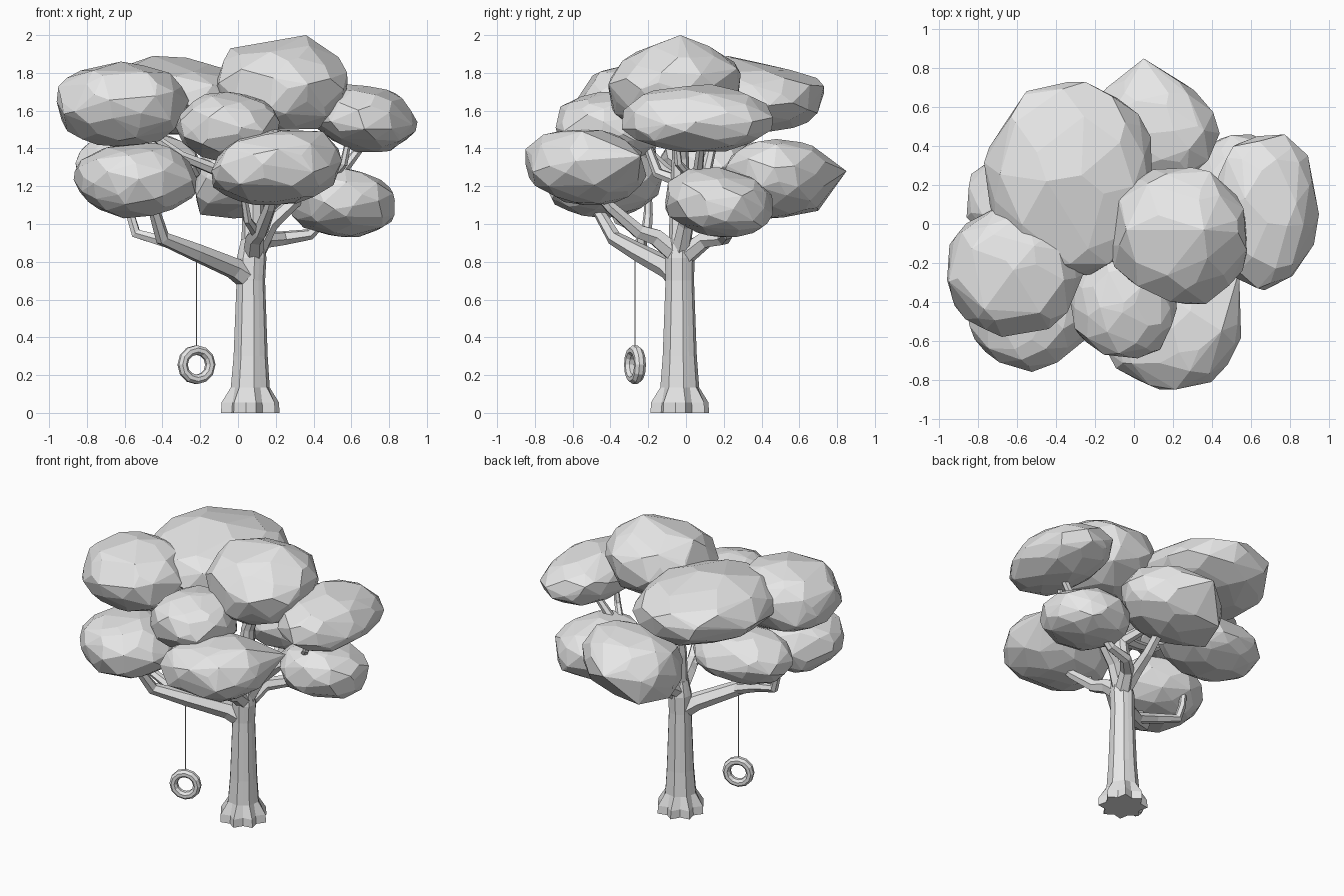
import bpy, bmesh, math, random
from mathutils import Vector, Quaternion

cube = bpy.data.objects.get("Cube")
if cube:
    bpy.data.objects.remove(cube, do_unlink=True)

GREY = bpy.data.materials.new("plain_grey")
GREY.use_nodes = True
GREY.diffuse_color = (0.8, 0.8, 0.8, 1)
GREY.node_tree.nodes["Principled BSDF"].inputs["Base Color"].default_value = (0.8, 0.8, 0.8, 1)


def finish(bm, name):
    bmesh.ops.recalc_face_normals(bm, faces=bm.faces)
    mesh = bpy.data.meshes.new(name)
    bm.to_mesh(mesh)
    bm.free()
    mesh.materials.append(GREY)
    obj = bpy.data.objects.new(name, mesh)
    bpy.context.collection.objects.link(obj)
    return obj


def bridge(bm, rings, closed=False):
    """Join rings of vertices; cap the ends unless the rings form a loop."""
    pairs = list(zip(rings, rings[1:]))
    if closed:
        pairs.append((rings[-1], rings[0]))
    for a, b in pairs:
        for i in range(len(a)):
            j = (i + 1) % len(a)
            bm.faces.new((a[i], a[j], b[j], b[i]))
    if not closed:
        bm.faces.new(rings[0])
        bm.faces.new(rings[-1])


def limb(name, points, r0, r1, sides=6):
    """Tapered faceted tube along a bent path."""
    pts = [Vector(p) for p in points]
    segs = [(b - a).normalized() for a, b in zip(pts, pts[1:])]
    dirs = [segs[0]] + [(a + b).normalized() for a, b in zip(segs, segs[1:])] + [segs[-1]]
    turn = dirs[0].to_track_quat('Z', 'Y')
    bm = bmesh.new()
    rings = []
    for k, p in enumerate(pts):
        if k:
            turn = dirs[k - 1].rotation_difference(dirs[k]) @ turn
        r = r0 + (r1 - r0) * k / (len(pts) - 1)
        angles = [math.tau * i / sides for i in range(sides)]
        rings.append([bm.verts.new(p + turn @ Vector((r * math.cos(a), r * math.sin(a), 0)))
                      for a in angles])
    bridge(bm, rings)
    return finish(bm, name)


def foliage(name, xs, ys, zs, seed, corners=(), lean=(0, 0), count=75):
    """Irregular faceted clump filling the extents, plus a few jutting corners."""
    rng = random.Random(seed)
    pts = []
    for i in range(count):
        h = 1 - 2 * (i + 0.5) / count + rng.uniform(-0.07, 0.07)
        h = max(-1, min(1, h))
        a = i * math.pi * (3 - math.sqrt(5)) + rng.uniform(-0.25, 0.25)
        s = math.sqrt(1 - h * h)
        p = Vector((s * math.cos(a), s * math.sin(a), h)) * rng.uniform(0.94, 1.03)
        p = Vector([math.copysign(abs(c) ** 0.92, c) for c in p])
        p.z += lean[0] * p.x + lean[1] * p.y
        pts.append(p)
    # Stretch to the exact extents
    for axis, (lo, hi) in enumerate((xs, ys, zs)):
        small = min(p[axis] for p in pts)
        big = max(p[axis] for p in pts)
        for p in pts:
            p[axis] = lo + (hi - lo) * (p[axis] - small) / (big - small)
    bm = bmesh.new()
    for p in pts + [Vector(c) for c in corners]:
        bm.verts.new(p)
    bmesh.ops.convex_hull(bm, input=bm.verts[:])
    loose = [v for v in bm.verts if not v.link_faces]
    bmesh.ops.delete(bm, geom=loose, context='VERTS')
    bmesh.ops.dissolve_limit(bm, angle_limit=math.radians(7), verts=bm.verts[:], edges=bm.edges[:])
    return finish(bm, name)


# Eight-sided trunk with flared root toes: height, centre x, toe radius, valley ratio
profile = [(0, .065, .158, .75), (.055, .065, .155, .73), (.135, .065, .105, .92),
           (.3, .067, .092, .94), (.7, .068, .077, .94), (.82, .072, .08, .94),
           (.92, .078, .062, .94)]
bm = bmesh.new()
rings = []
for z, cx, toe, ratio in profile:
    ring = []
    for i in range(16):
        a = math.tau * (i + 0.5) / 16
        r = toe * ratio if i % 2 else toe
        ring.append(bm.verts.new((cx + r * math.cos(a), -.033 + r * math.sin(a), z)))
    rings.append(ring)
bridge(bm, rings)
finish(bm, "trunk")

# Branches
limb("centre_branch", [(.08, -.03, .82), (.08, -.03, 1.1), (.1, -.03, 1.35), (.2, -.04, 1.6)], .065, .035, 8)
limb("swing_branch", [(.06, -.035, .71), (-.02, -.09, .765), (-.22, -.25, .85), (-.4, -.38, .925),
                      (-.44, -.46, 1.06), (-.47, -.48, 1.12)], .068, .022)
limb("swing_branch_fork", [(-.22, -.24, .85), (-.38, -.24, .905), (-.54, -.21, .95),
                           (-.57, -.2, 1.05), (-.58, -.2, 1.15)], .038, .02)
limb("front_branch", [(.08, -.04, .83), (.09, -.16, .93), (.12, -.25, .96), (.17, -.4, 1.09),
                      (.2, -.5, 1.2)], .057, .025)
limb("front_twig", [(.1, -.2, .95), (.05, -.36, 1.02), (.03, -.42, 1.15)], .03, .018)
limb("left_low_branch", [(.08, -.02, .82), (.14, .1, .915), (.24, .2, .925), (.38, .22, .945),
                         (.48, .22, 1.04)], .055, .022)
limb("left_high_branch", [(.09, -.03, .85), (.17, 0, 1), (.3, .03, 1.12), (.53, .06, 1.25),
                          (.66, .08, 1.42)], .052, .022)
limb("left_twig", [(.47, .05, 1.22), (.56, -.04, 1.32), (.58, -.05, 1.42)], .025, .018)
limb("back_branch", [(.07, -.02, .84), (.08, .12, .93), (.09, .25, 1), (.1, .42, 1.14)], .052, .03)
limb("right_high_branch", [(.09, -.02, 1.22), (-.1, -.1, 1.28), (-.3, -.18, 1.36), (-.5, -.2, 1.5)], .04, .02)
limb("back_high_branch", [(.09, -.02, 1.2), (.03, .1, 1.25), (-.05, .13, 1.38), (-.15, .18, 1.55)], .04, .02)
limb("front_high_branch", [(.09, -.02, 1.22), (.03, -.15, 1.27), (0, -.2, 1.4), (-.04, -.32, 1.5)], .035, .02)

# Foliage clumps
foliage("top_foliage", (-.13, .58), (-.41, .29), (1.5, 1.96), 1, lean=(0, .08),
        corners=[(.36, -.03, 2), (.53, .02, 1.88), (-.04, -.03, 1.93), (.37, -.41, 1.74)])
foliage("back_top_foliage", (-.77, .09), (-.28, .73), (1.47, 1.86), 2, lean=(-.08, 0),
        corners=[(-.45, .22, 1.89), (-.27, .25, 1.88), (-.25, .73, 1.73)])
foliage("back_foliage", (-.23, .44), (.18, .76), (1.03, 1.45), 3, lean=(.15, 0),
        corners=[(.05, .85, 1.28), (-.12, .7, 1.07), (.36, .48, 1.42), (-.2, .47, 1.05)])
foliage("left_high_foliage", (.4, .94), (-.34, .46), (1.38, 1.73), 4, lean=(-.1, 0),
        corners=[(.95, .05, 1.54), (.57, .13, 1.74)])
foliage("left_low_foliage", (.28, .83), (-.11, .46), (.93, 1.3), 5, lean=(-.05, -.15))
foliage("front_foliage", (-.14, .55), (-.85, -.21), (1.1, 1.5), 6, lean=(.1, -.08),
        corners=[(.45, -.55, 1.49), (.54, -.24, 1.36)])
foliage("front_right_foliage", (-.87, -.22), (-.76, -.12), (1.03, 1.43), 7)
foliage("right_high_foliage", (-.96, -.26), (-.58, .11), (1.41, 1.86), 8)
foliage("front_high_foliage", (-.33, .22), (-.69, -.12), (1.32, 1.7), 9)
foliage("right_low_foliage", (-.86, -.19), (-.14, .38), (1.15, 1.49), 10)

# Tyre swing hung from the branch
limb("swing_rope", [(-.22, -.27, .34), (-.22, -.27, .86)], .003, .003)
bm = bmesh.new()
rings = []
spin = Quaternion((0, 0, 1), math.radians(20))
for i in range(12):
    a = math.tau * i / 12
    ring = []
    for k in range(8):
        b = math.tau * (k + 0.5) / 8
        r = .078 + .027 * math.cos(b)
        p = spin @ Vector((r * math.cos(a), .032 * math.sin(b), r * math.sin(a)))
        ring.append(bm.verts.new(p + Vector((-.22, -.27, .255))))
    rings.append(ring)
bridge(bm, rings, closed=True)
finish(bm, "swing_tyre")
